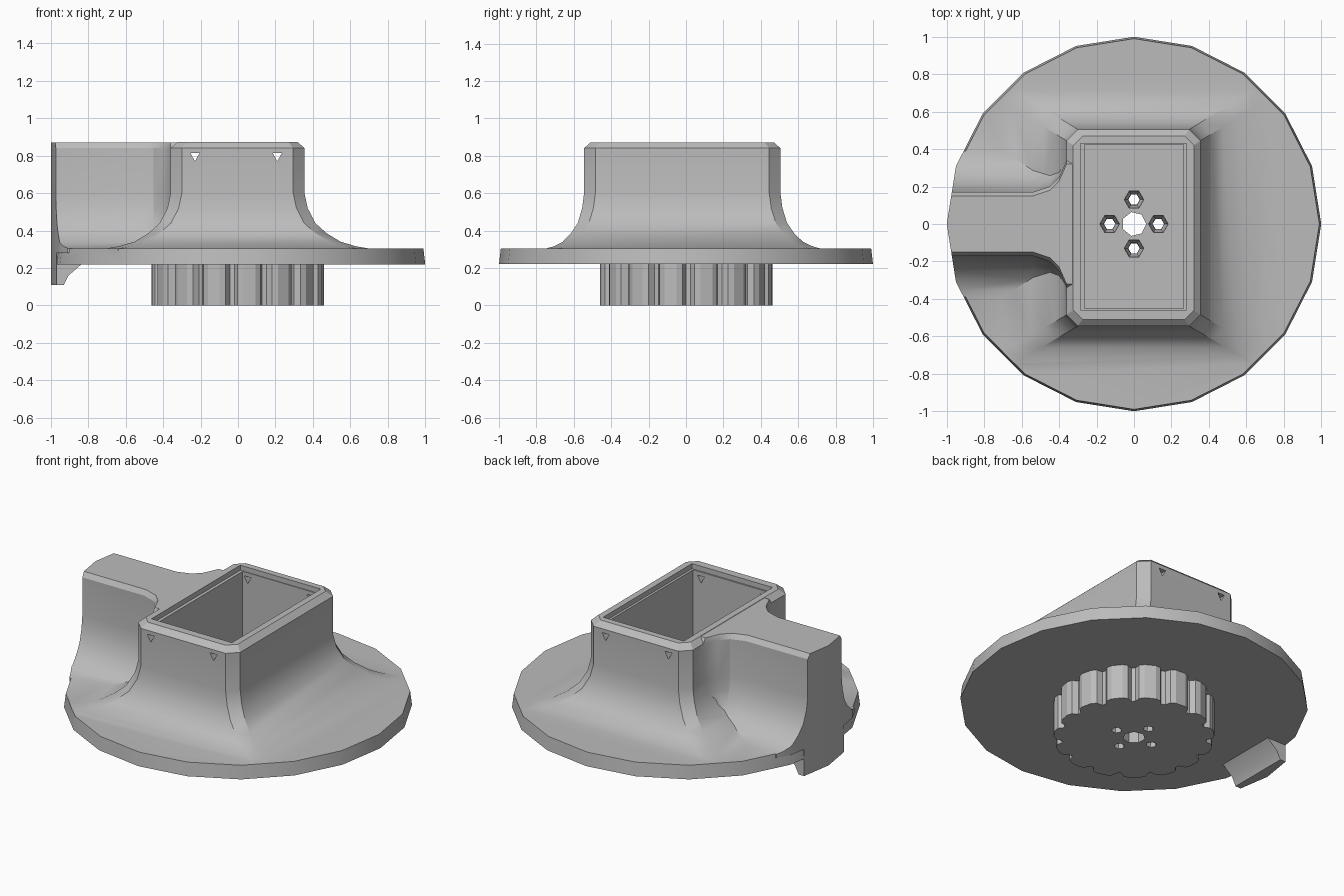
import bpy, bmesh, math

cube = bpy.data.objects.get("Cube")
if cube:
    bpy.data.objects.remove(cube, do_unlink=True)

grey = bpy.data.materials.new("plain grey")
grey.use_nodes = True
grey.diffuse_color = (0.5, 0.5, 0.5, 1)
grey.node_tree.nodes["Principled BSDF"].inputs["Base Color"].default_value = (0.5, 0.5, 0.5, 1)


def loft(name, rings):
    """Solid skinned through matching rings of points, capped at both ends."""
    bm = bmesh.new()
    loops = [[bm.verts.new(p) for p in ring] for ring in rings]
    n = len(loops[0])
    for a, b in zip(loops, loops[1:]):
        for i in range(n):
            j = (i + 1) % n
            bm.faces.new((a[i], a[j], b[j], b[i]))
    bm.faces.new(loops[0][::-1])
    bm.faces.new(loops[-1])
    bmesh.ops.recalc_face_normals(bm, faces=bm.faces)
    mesh = bpy.data.meshes.new(name)
    bm.to_mesh(mesh)
    bm.free()
    mesh.materials.append(grey)
    obj = bpy.data.objects.new(name, mesh)
    bpy.context.collection.objects.link(obj)
    return obj


def circle(r, z, sides, x=0, y=0, turn=0):
    angles = [turn + math.tau * i / sides for i in range(sides)]
    return [(x + r * math.cos(a), y + r * math.sin(a), z) for a in angles]


def rect(x0, x1, y0, y1, z, c=0.0):
    """Rectangle, with its corners cut off by c if given."""
    if not c:
        return [(x0, y0, z), (x1, y0, z), (x1, y1, z), (x0, y1, z)]
    return [(x0 + c, y0, z), (x1 - c, y0, z), (x1, y0 + c, z), (x1, y1 - c, z),
            (x1 - c, y1, z), (x0 + c, y1, z), (x0, y1 - c, z), (x0, y0 + c, z)]


def combine(obj, other, operation):
    mod = obj.modifiers.new(operation, 'BOOLEAN')
    mod.object, mod.operation, mod.solver = other, operation, 'EXACT'
    bpy.context.view_layer.update()
    graph = bpy.context.evaluated_depsgraph_get()
    result = bpy.data.meshes.new_from_object(obj.evaluated_get(graph))
    obj.modifiers.clear()
    obj.data = result


def remove(*objs):
    for o in objs:
        bpy.data.objects.remove(o, do_unlink=True)


# Concave flare: height and share of the full spread
FLARE = [(0.28, 1.0), (0.305, 1.0), (0.315, 0.82), (0.34, 0.57), (0.385, 0.35),
         (0.44, 0.17), (0.52, 0.05), (0.6, 0.0), (0.84, 0.0)]
SIDES = 20

# Round flange
body = loft("flanged_housing", [circle(1, 0.22, SIDES), circle(0.99, 0.305, SIDES)])

# Box housing with flared foot and chamfered rim
rings = [rect(-0.36 - 0.34 * s, 0.355 + 0.34 * s, -0.545 - 0.2 * s, 0.505 + 0.21 * s, z, 0.06)
         for z, s in FLARE]
rings.append(rect(-0.325, 0.32, -0.51, 0.47, 0.872, 0.05))
housing = loft("housing", rings)

# Side arm, widening where it meets the box and flaring at its foot
PLAN = [(-1.1, 0.17), (-0.54, 0.17), (-0.45, 0.2), (-0.4, 0.25), (-0.36, 0.34), (0, 0.34)]


def arm_ring(z, spread):
    half = [(x, w + spread) for x, w in PLAN]
    return [(x, -w, z) for x, w in half] + [(x, w, z) for x, w in reversed(half)]


arm = loft("arm", [arm_ring(z, 0.22 * s) for z, s in FLARE] + [arm_ring(0.87, -0.02)])

# Pointer tab hanging below the flange edge
tab = loft("tab", [[(-1.1, y, 0.11), (-0.93, y, 0.11), (-0.905, y, 0.16), (-0.83, y, 0.225),
                    (-0.83, y, 0.3), (-1.1, y, 0.3)] for y in (-0.2, 0.2)])
for part in (housing, arm, tab):
    combine(body, part, 'UNION')

# Trim the arm and tab to the flange outline
trim = loft("trim", [circle(1, -1, SIDES), circle(1, 2, SIDES)])
combine(body, trim, 'INTERSECT')

# Stepped rectangular socket
socket = loft("socket", [rect(-0.265, 0.265, -0.45, 0.425, 0.27),
                         rect(-0.265, 0.265, -0.45, 0.425, 0.84),
                         rect(-0.285, 0.28, -0.46, 0.43, 0.84),
                         rect(-0.285, 0.28, -0.46, 0.43, 1)])
combine(body, socket, 'DIFFERENCE')

# Small triangular holes through the long walls
for x in (-0.23, 0.21):
    pin = loft("pin", [[(x - 0.025, y, 0.815), (x + 0.025, y, 0.815), (x, y, 0.77)]
                       for y in (-0.8, 0.8)])
    combine(body, pin, 'DIFFERENCE')
    remove(pin)

# Fluted knob below the flange
TEETH = 15
TOOTH = [(0.0, 0.415), (0.14, 0.42), (0.24, 0.45), (0.4, 0.462), (0.74, 0.462), (0.9, 0.45)]
flutes = [(r, math.tau * (i + t) / TEETH) for i in range(TEETH) for t, r in TOOTH]
knob = loft("fluted_knob", [[(r * math.cos(a), r * math.sin(a), z) for r, a in flutes]
                            for z in (0, 0.22)])

# Centre bore and four tapered screw holes through floor and knob
bores = [loft("bore", [circle(0.065, -0.1, 7), circle(0.065, 0.5, 7)])]
for k in range(4):
    a = k * math.pi / 2
    x, y = 0.13 * math.cos(a), 0.13 * math.sin(a)
    bores.append(loft("screw_hole", [circle(0.03, -0.1, 6, x, y), circle(0.032, 0.2, 6, x, y),
                                     circle(0.052, 0.26, 6, x, y), circle(0.052, 0.4, 6, x, y)]))
for bore in bores:
    combine(body, bore, 'DIFFERENCE')
    combine(knob, bore, 'DIFFERENCE')
remove(housing, arm, tab, trim, socket, *bores)

# Smooth the flares, keep the edges crisp
bpy.ops.object.select_all(action='DESELECT')
for obj in (body, knob):
    obj.select_set(True)
bpy.context.view_layer.objects.active = body
bpy.ops.object.shade_smooth_by_angle(angle=math.radians(25))
